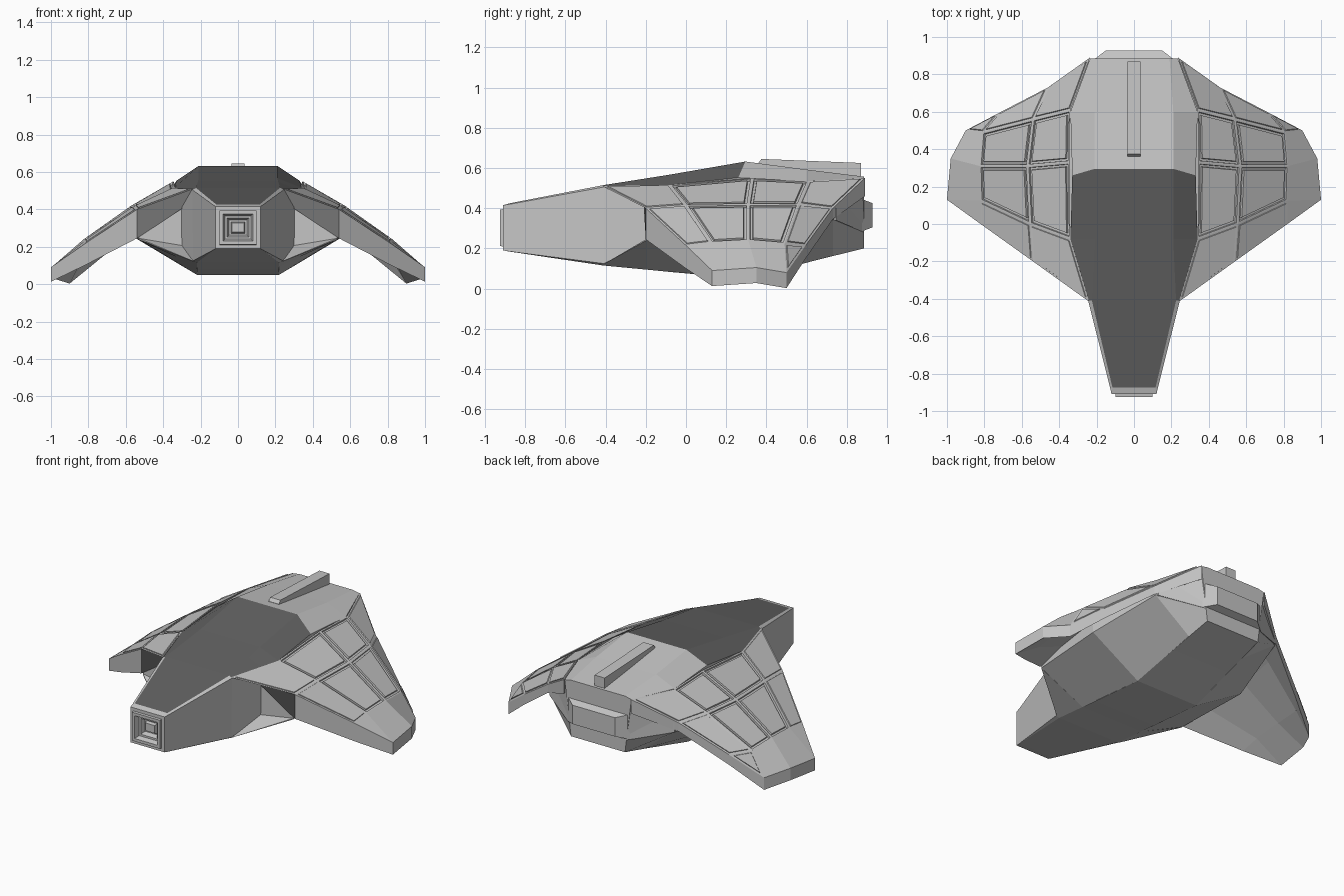
import bpy, bmesh
from mathutils import Vector

if "Cube" in bpy.data.objects:
    bpy.data.objects.remove(bpy.data.objects["Cube"])


def material(name, v):
    m = bpy.data.materials.new(name)
    m.diffuse_color = (v, v, v, 1)
    m.use_nodes = True
    m.node_tree.nodes["Principled BSDF"].inputs["Base Color"].default_value = m.diffuse_color
    return m


HULL = material("hull light grey", 0.56)
GLASS = material("canopy dark grey", 0.12)


def finish(name, bm, mirror=False):
    me = bpy.data.meshes.new(name)
    bm.to_mesh(me)
    bm.free()
    me.materials.append(HULL)
    me.materials.append(GLASS)
    ob = bpy.data.objects.new(name, me)
    bpy.context.collection.objects.link(ob)
    if mirror:
        ob.modifiers.new("mirror", 'MIRROR')
    return ob


def clean(bm):
    bmesh.ops.remove_doubles(bm, verts=bm.verts[:], dist=0.0005)
    bmesh.ops.recalc_face_normals(bm, faces=bm.faces[:])
    bm.normal_update()


def loft(sections, paint=lambda i, j: 0):
    """sections: list of (y, [(x, z), ...]) closed rings."""
    bm = bmesh.new()
    rings = [[bm.verts.new((x, y, z)) for x, z in pts] for y, pts in sections]
    n = len(rings[0])
    for i in range(len(rings) - 1):
        for j in range(n):
            k = (j + 1) % n
            f = bm.faces.new((rings[i][j], rings[i][k], rings[i + 1][k], rings[i + 1][j]))
            f.material_index = paint(i, j)
    bm.faces.new(rings[0])
    bm.faces.new(rings[-1])
    clean(bm)
    return bm


def both(pts):
    """Half profile on +x to a full symmetric ring."""
    return pts + [(-x, z) for x, z in reversed(pts)]


def inset(bm, faces, steps):
    for t, d in steps:
        bmesh.ops.inset_individual(bm, faces=faces, thickness=t, depth=d, use_even_offset=True)


# fuselage: eight-sided loft with dark canopy on the upper front faces
body = [
    (-0.91, [(0.12, 0.415), (0.12, 0.415), (0.12, 0.19), (0.12, 0.19)]),
    (-0.875, [(0.115, 0.425), (0.128, 0.42), (0.128, 0.185), (0.127, 0.184)]),
    (-0.41, [(0.225, 0.515), (0.245, 0.505), (0.24, 0.125), (0.22, 0.115)]),
    (-0.2, [(0.215, 0.548), (0.305, 0.51), (0.3, 0.2), (0.22, 0.095)]),
    (-0.08, [(0.21, 0.567), (0.34, 0.515), (0.28, 0.2), (0.22, 0.083)]),
    (0.295, [(0.21, 0.632), (0.33, 0.552), (0.25, 0.19), (0.22, 0.05)]),
    (0.6, [(0.21, 0.592), (0.34, 0.535), (0.25, 0.22), (0.205, 0.13)]),
    (0.885, [(0.19, 0.557), (0.235, 0.548), (0.195, 0.25), (0.19, 0.2)]),
]


def canopy(i, j):
    return int((j == 7 and 1 <= i <= 4) or (j in (0, 6) and 2 <= i <= 4))


bm = loft([(y, both(p)) for y, p in body], canopy)
for v in bm.verts:  # clipped rear corners of the canopy
    if abs(v.co.y - 0.295) < 0.001 and abs(v.co.z - 0.552) < 0.001:
        v.co.y = 0.26
# nested square port in the nose
nose = min(bm.faces, key=lambda f: f.calc_center_median().y)
inset(bm, [nose], [(0.02, 0), (0.002, 0.015), (0.018, 0), (0.01, -0.03),
                   (0.012, 0), (0.01, -0.03), (0.01, 0), (0.006, 0.02)])
finish("fuselage", bm)

# wings: grid of rows front to rear, columns root to tip
rows = [
    [(0.24, -0.415, 0.51), (0.54, -0.2, 0.40), (0.82, 0.0, 0.215), (1.0, 0.13, 0.09)],
    [(0.34, -0.08, 0.515), (0.555, 0.0, 0.415), (0.82, 0.125, 0.23), (1.0, 0.13, 0.09)],
    [(0.345, 0.33, 0.55), (0.57, 0.31, 0.42), (0.825, 0.31, 0.24), (0.98, 0.35, 0.105)],
    [(0.34, 0.61, 0.535), (0.54, 0.56, 0.42), (0.81, 0.49, 0.225), (0.9, 0.5, 0.08)],
    [(0.235, 0.89, 0.55), (0.46, 0.73, 0.40), (0.72, 0.595, 0.215), (0.9, 0.5, 0.08)],
]
front_t = [0.09, 0.155, 0.115, 0.077]
rear_t = [0.09, 0.055, 0.065, 0.077]
bm = bmesh.new()
top = [[bm.verts.new(p) for p in r] for r in rows]
low = []
for i, r in enumerate(rows):
    k = i / 4
    low.append([bm.verts.new(Vector(p) - Vector((0, 0, front_t[c] * (1 - k) + rear_t[c] * k)))
                for c, p in enumerate(r)])
low[0][0].co = (0.29, -0.21, 0.41)  # leading edge overhang at the root
for i in range(4):
    for j in range(3):
        for g in (top, low):
            bm.faces.new((g[i][j], g[i][j + 1], g[i + 1][j + 1], g[i + 1][j]))
border = ([(0, j) for j in range(4)] + [(i, 3) for i in range(1, 5)]
          + [(4, j) for j in (2, 1, 0)] + [(i, 0) for i in (3, 2, 1)])
for a, b in zip(border, border[1:] + border[:1]):
    bm.faces.new((top[a[0]][a[1]], top[b[0]][b[1]], low[b[0]][b[1]], low[a[0]][a[1]]))
clean(bm)
# grooved panels on the middle rows, shallow raised plates on the edge strips, plain tips
upper = [f for f in bm.faces if f.normal.z > 0.3 and f.calc_center_median().x < 0.86]
mid_edges = [Vector(p) for p in rows[2]]
panels = [f for f in upper if any((v.co - p).length < 0.01 for v in f.verts for p in mid_edges)]
strips = [f for f in upper if f not in panels]
inset(bm, panels, [(0.009, 0), (0.002, -0.012), (0.011, 0), (0.002, 0.012)])
inset(bm, strips, [(0.01, 0), (0.002, 0.005)])
finish("wings", bm, mirror=True)

# solid wing roots: flat facets from the belly edge out to the wing kink, closing at the stern
finish("wing_roots", loft([
    (-0.2, [(0.25, 0.41), (0.535, 0.385), (0.53, 0.24), (0.22, 0.095)]),
    (0.295, [(0.2, 0.48), (0.565, 0.38), (0.555, 0.25), (0.22, 0.05)]),
    (0.73, [(0.18, 0.5), (0.455, 0.39), (0.45, 0.345), (0.2, 0.163)]),
    (0.885, [(0.15, 0.53), (0.225, 0.53), (0.2, 0.28), (0.19, 0.2)]),
]), mirror=True)

# small wedge ledge below the front of each wing root
finish("root_ledges", loft([
    (-0.41, [(0.238, 0.122), (0.238, 0.122), (0.238, 0.122), (0.22, 0.115)]),
    (-0.2, [(0.29, 0.205), (0.53, 0.245), (0.53, 0.238), (0.22, 0.095)]),
]), mirror=True)

# engine band wrapped across the stern
finish("engine_band", loft([
    (0.6, both([(0.46, 0.40), (0.46, 0.34)])),
    (0.745, both([(0.44, 0.40), (0.44, 0.34)])),
    (0.875, both([(0.22, 0.445), (0.22, 0.285)])),
    (0.928, both([(0.15, 0.425), (0.15, 0.305)])),
]))

# dorsal fin
finish("dorsal_fin", loft([
    (0.36, both([(0.036, 0.625), (0.036, 0.58)])),
    (0.375, both([(0.036, 0.645), (0.036, 0.58)])),
    (0.87, both([(0.036, 0.625), (0.036, 0.54)])),
]))
